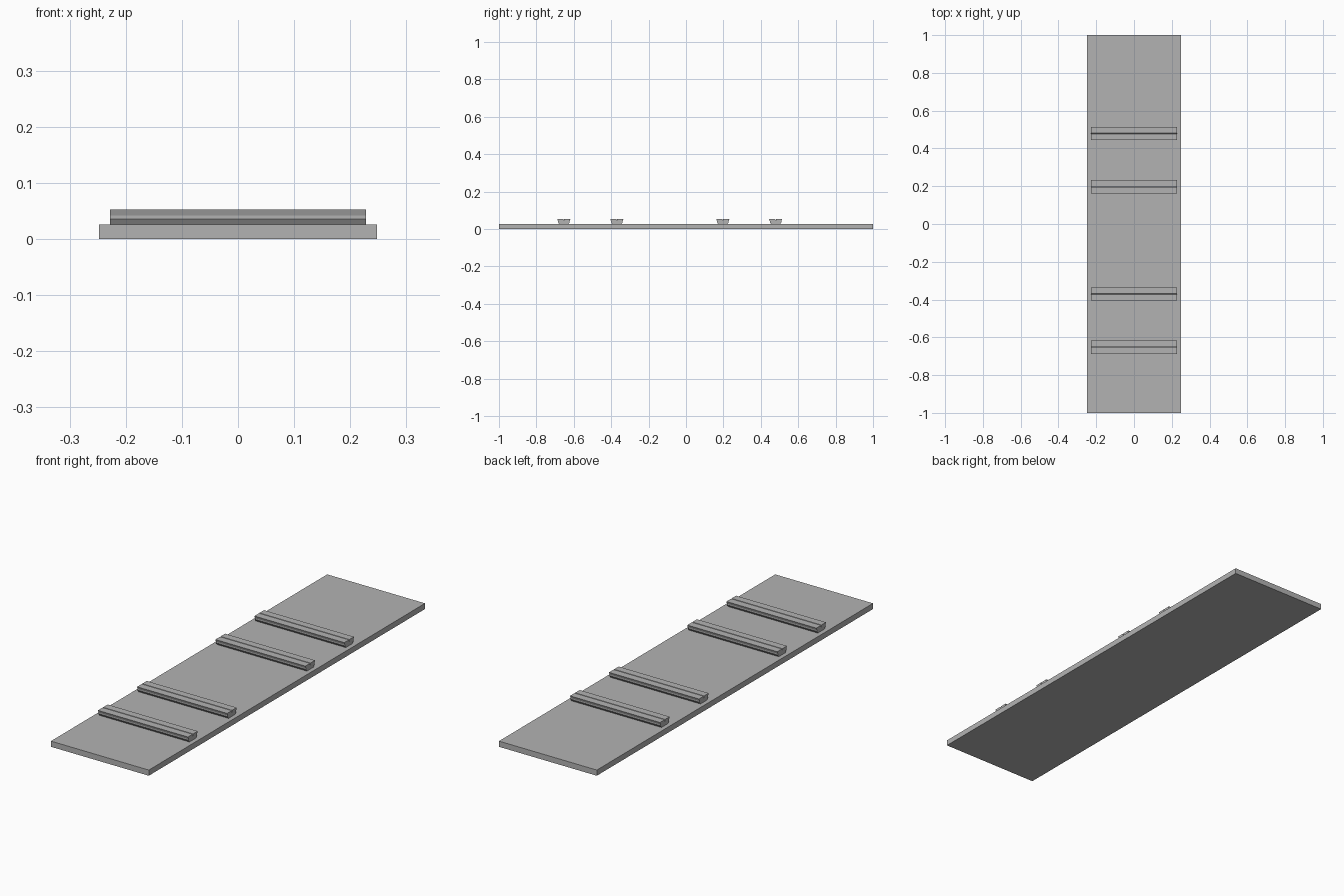
import bpy
import bmesh

cube = bpy.data.objects.get("Cube")
if cube:
    bpy.data.objects.remove(cube, do_unlink=True)

# One plain grey for the whole model
GREY = (0.45, 0.45, 0.45, 1)
grey = bpy.data.materials.new("plain_grey")
grey.use_nodes = True
grey.diffuse_color = GREY
grey.node_tree.nodes["Principled BSDF"].inputs["Base Color"].default_value = GREY


def extrude_profile(name, profile, half_length, y=0):
    """Extrude a closed (y, z) profile along x."""
    bm = bmesh.new()
    face = bm.faces.new([bm.verts.new((-half_length, py, pz)) for py, pz in profile])
    result = bmesh.ops.extrude_face_region(bm, geom=[face])
    verts = [v for v in result["geom"] if isinstance(v, bmesh.types.BMVert)]
    bmesh.ops.translate(bm, verts=verts, vec=(2 * half_length, 0, 0))
    bmesh.ops.recalc_face_normals(bm, faces=bm.faces)
    mesh = bpy.data.meshes.new(name)
    bm.to_mesh(mesh)
    bm.free()
    mesh.materials.append(grey)
    obj = bpy.data.objects.new(name, mesh)
    obj.location.y = y
    bpy.context.collection.objects.link(obj)
    return obj


# Flat board
BOARD_TOP = 0.026
extrude_profile("board", [(-1, 0), (1, 0), (1, BOARD_TOP), (-1, BOARD_TOP)], 0.248)

# Cross rails: undercut sides, flat top with a fine centre groove
half = [(0.024, BOARD_TOP), (0.031, 0.036), (0.031, 0.042), (0.035, 0.053),
        (0.002, 0.053), (0.001, 0.045)]
rail = half + [(-y, z) for y, z in reversed(half)]
for i, y in enumerate((-0.653, -0.37, 0.197, 0.479), 1):
    extrude_profile(f"cross_rail_{i}", rail, 0.228, y)
